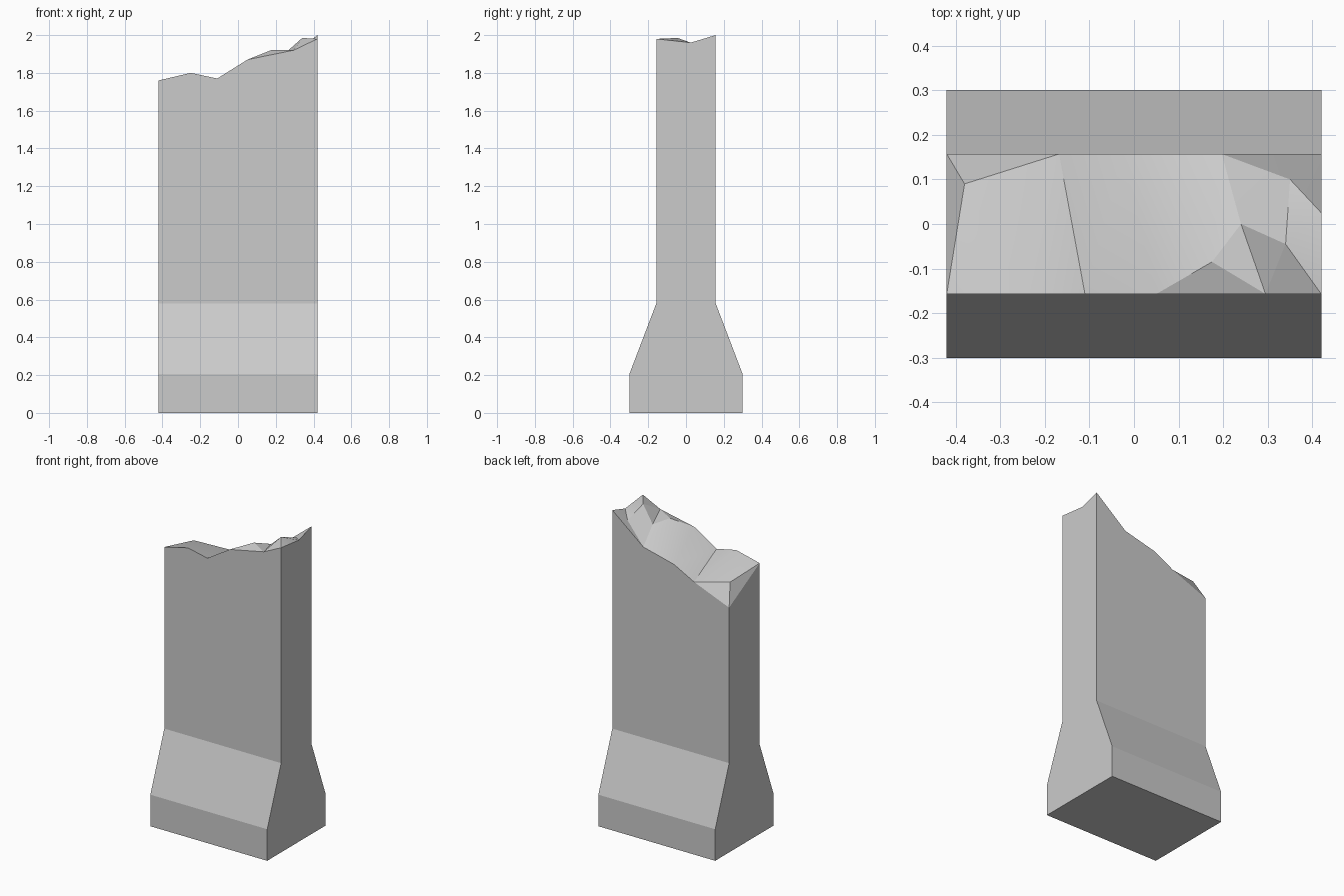
import bpy, bmesh
from math import radians
from mathutils import Vector
from mathutils.geometry import delaunay_2d_cdt

if "Cube" in bpy.data.objects:
    bpy.data.objects.remove(bpy.data.objects["Cube"])

W, T, B = 0.42, 0.157, 0.30      # half width, half wall thickness, half foot depth

# Broken top: rim heights and a few interior bumps
front = [(-W, -T, 1.76), (-.25, -T, 1.80), (-.11, -T, 1.77), (.05, -T, 1.87), (.295, -T, 1.92), (W, -T, 1.98)]
right = [(W, .025, 1.96)]
back = [(W, T, 2.0), (.197, T, 1.82), (-.025, T, 1.765), (-.168, T, 1.69), (-W, T, 1.59)]
bumps = [(.175, -.085, 1.92), (.34, -.045, 1.985), (-.38, .09, 1.72), (.35, .10, 1.93), (.24, 0, 1.896)]
rim = front + right + back
pts = rim + bumps

bm = bmesh.new()
top = [bm.verts.new(p) for p in pts]
n = len(rim)
flat = [Vector(p[:2]) for p in pts]
tris = delaunay_2d_cdt(flat, [], [list(range(n))], 1, 1e-6)
for f in tris[2]:
    face = bm.faces.new([top[tris[3][i][0]] for i in f])
    face.smooth = True

# Flared foot: front and back corner columns, from the wall bottom to the ground
def column(x, s):
    return [bm.verts.new((x, s * y, z)) for y, z in ((T, .58), (B, .205), (B, 0))]

fl, fr, br, bl = column(-W, -1), column(W, -1), column(W, 1), column(-W, 1)
F, R, K = top[:6], top[5:8], top[7:12]
bm.faces.new(F + fr[:1] + fl[:1])
bm.faces.new(K + bl[:1] + br[:1])
for a, b in ((fl, fr), (br, bl)):
    for i in range(2):
        bm.faces.new((a[i], b[i], b[i + 1], a[i + 1]))
bm.faces.new(R + br + fr[::-1])                    # right end
bm.faces.new([K[-1], F[0]] + fl + bl[::-1])        # left end
bm.faces.new((fl[2], fr[2], br[2], bl[2]))         # underside
bmesh.ops.recalc_face_normals(bm, faces=bm.faces[:])

mesh = bpy.data.meshes.new("broken_barrier")
bm.to_mesh(mesh)
bm.free()
wall = bpy.data.objects.new("broken_barrier", mesh)
bpy.context.collection.objects.link(wall)
bpy.context.view_layer.objects.active = wall
wall.select_set(True)
bpy.ops.object.shade_smooth_by_angle(angle=radians(20))
